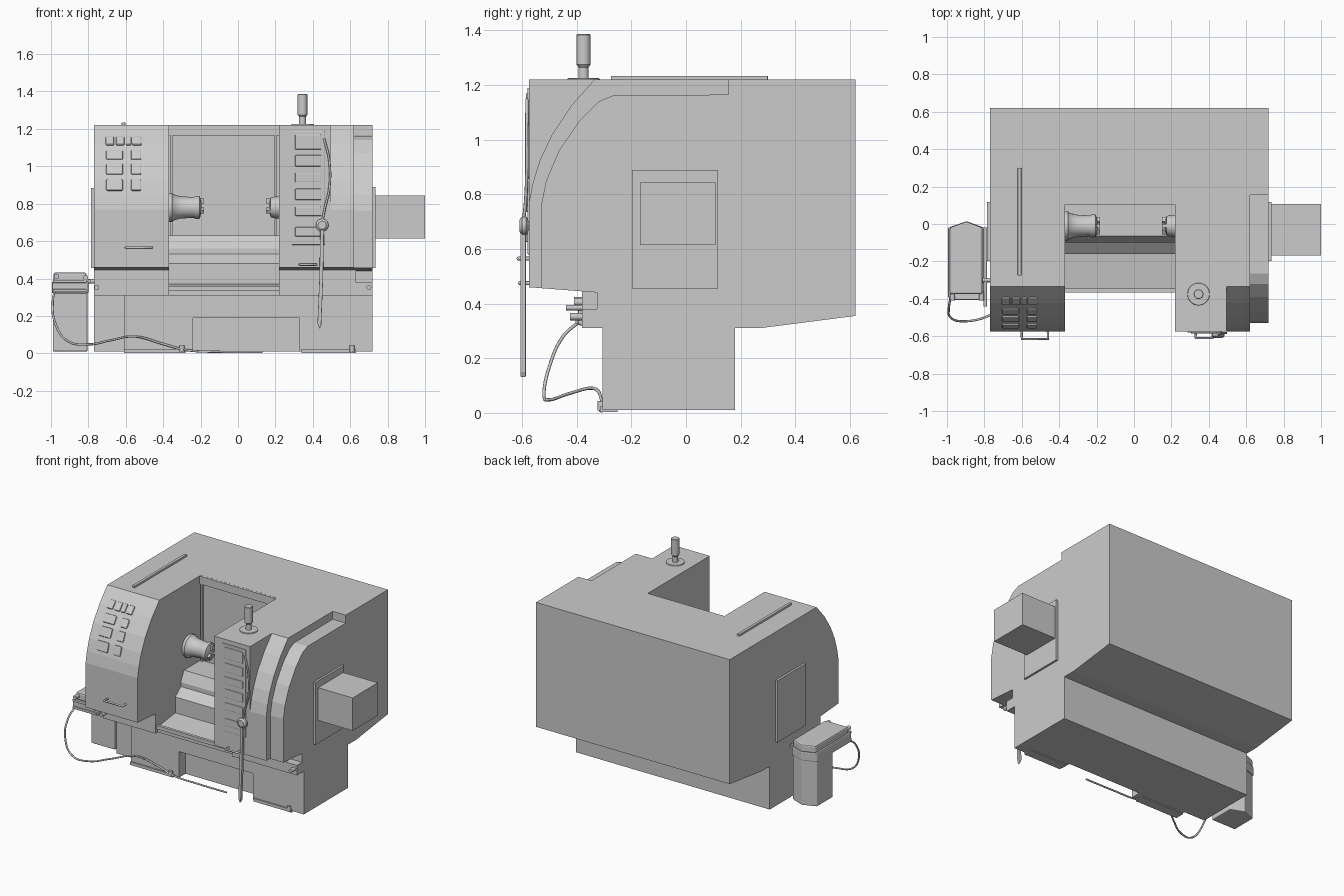
import bpy, bmesh, math
from mathutils import Vector, Matrix

if "Cube" in bpy.data.objects:
    bpy.data.objects.remove(bpy.data.objects["Cube"])


def finish(name, bm, smooth=False, bevel=0, segs=2):
    bmesh.ops.recalc_face_normals(bm, faces=bm.faces[:])
    me = bpy.data.meshes.new(name)
    bm.to_mesh(me)
    bm.free()
    ob = bpy.data.objects.new(name, me)
    bpy.context.collection.objects.link(ob)
    if bevel:
        m = ob.modifiers.new("bevel", 'BEVEL')
        m.width, m.segments = bevel, segs
    if smooth:
        bpy.ops.object.select_all(action='DESELECT')
        ob.select_set(True)
        bpy.context.view_layer.objects.active = ob
        bpy.ops.object.shade_smooth_by_angle(angle=math.radians(35))
    return ob


def prism(name, pts, lo, hi, axis='x', **kw):
    """Extrude a 2D outline along an axis."""
    put = {'x': lambda p, t: (t, p[0], p[1]),
           'y': lambda p, t: (p[0], t, p[1]),
           'z': lambda p, t: (p[0], p[1], t)}[axis]
    bm = bmesh.new()
    a = [bm.verts.new(put(p, lo)) for p in pts]
    b = [bm.verts.new(put(p, hi)) for p in pts]
    bm.faces.new(a)
    bm.faces.new(b[::-1])
    n = len(pts)
    for i in range(n):
        j = (i + 1) % n
        bm.faces.new((a[i], a[j], b[j], b[i]))
    return finish(name, bm, **kw)


def box(name, x, y, z, tilt=0, **kw):
    c = Vector((sum(x) / 2, sum(y) / 2, sum(z) / 2))
    s = (x[1] - x[0], y[1] - y[0], z[1] - z[0])
    bm = bmesh.new()
    bmesh.ops.create_cube(bm, size=1)
    mat = Matrix.Translation(c) @ Matrix.Rotation(tilt, 4, 'X') @ Matrix.Diagonal((*s, 1))
    bmesh.ops.transform(bm, matrix=mat, verts=bm.verts)
    return finish(name, bm, **kw)


def lathe(name, prof, origin, axis, n=28):
    """Revolve (distance, radius) pairs around an axis."""
    u = Vector({'x': (1, 0, 0), 'y': (0, 1, 0), 'z': (0, 0, 1)}[axis])
    v = Vector((u.y, u.z, u.x))
    w = u.cross(v)
    bm = bmesh.new()
    rings = []
    for t, r in prof:
        rings.append([bm.verts.new(Vector(origin) + u * t + r * (v * math.cos(k * math.tau / n)
                      + w * math.sin(k * math.tau / n))) for k in range(n)])
    for p, q in zip(rings, rings[1:]):
        for k in range(n):
            bm.faces.new((p[k], p[(k + 1) % n], q[(k + 1) % n], q[k]))
    bm.faces.new(rings[0])
    bm.faces.new(rings[-1][::-1])
    return finish(name, bm, smooth=True)


def tube(name, pts, r, kind='POLY'):
    cu = bpy.data.curves.new(name, 'CURVE')
    cu.dimensions, cu.bevel_depth, cu.bevel_resolution = '3D', r, 2
    cu.use_fill_caps = True
    cu.resolution_u = 6
    sp = cu.splines.new(kind)
    if kind == 'BEZIER':
        sp.bezier_points.add(len(pts) - 1)
        for b, p in zip(sp.bezier_points, pts):
            b.co = p
            b.handle_left_type = b.handle_right_type = 'AUTO'
    else:
        sp.points.add(len(pts) - 1)
        for b, p in zip(sp.points, pts):
            b.co = (*p, 1)
    ob = bpy.data.objects.new(name, cu)
    bpy.context.collection.objects.link(ob)
    return ob


# Machine housing: full-length side profile, then carved by cutters
housing = prism("housing", [(-0.575, 0.46), (-0.38, 0.445), (-0.38, 0.31), (0.27, 0.31),
                (0.62, 0.355), (0.62, 1.22), (-0.575, 1.22)], -0.77, 0.72)
outer = [(-0.575, 0.77), (-0.56, 0.845), (-0.535, 0.925), (-0.49, 1.02), (-0.42, 1.125), (-0.335, 1.22)]
outer_cut = [(-0.579, 0.75)] + outer + [(-0.31, 1.25), (-0.7, 1.25), (-0.7, 0.75)]
end_cut = [(-0.53, 0.4), (-0.53, 0.76), (-0.512, 0.85), (-0.465, 0.96), (-0.39, 1.07), (-0.32, 1.14),
           (-0.265, 1.163), (0.155, 1.165), (0.155, 1.3), (-0.7, 1.3), (-0.7, 0.4)]
bay_cut = [(0.12, 1.3), (0.12, 0.63), (-0.065, 0.63), (-0.10, 0.56), (-0.10, 0.53), (-0.16, 0.48),
           (-0.16, 0.37), (-0.355, 0.345), (-0.355, 0.25), (-0.7, 0.25), (-0.7, 1.3)]
notch = [(-0.325, 0.38), (-0.325, 0.44), (-0.345, 0.4435), (-0.45, 0.442), (-0.45, 0.38)]
cutters = [prism("cut_left", outer_cut, -0.8, -0.37), prism("cut_right", outer_cut, 0.495, 0.76),
           prism("cut_end", end_cut, 0.62, 0.77), prism("cut_bay", bay_cut, -0.37, 0.22),
           prism("cut_notch", notch, 0.63, 0.8)]
for c in cutters:
    m = housing.modifiers.new("cut", 'BOOLEAN')
    m.operation, m.solver, m.object = 'DIFFERENCE', 'EXACT', c
    c.hide_render = True
    bpy.context.view_layer.objects.active = housing
    bpy.ops.object.modifier_apply(modifier=m.name)
    bpy.data.objects.remove(c)

# Base with stepped front and open centre
prism("base", [(-0.77, -0.235), (-0.61, -0.235), (-0.61, -0.305), (-0.24, -0.305), (-0.24, -0.235),
      (0.33, -0.235), (0.33, -0.305), (0.72, -0.305), (0.72, 0.18), (-0.77, 0.18)], 0.01, 0.315, 'z')
box("base_apron", (-0.25, 0.34), (-0.3045, -0.23), (0.19, 0.314))
for x0, x1 in ((-0.61, -0.28), (0.34, 0.63)):
    box("foot_bar", (x0, x1), (-0.315, -0.25), (0.003, 0.024))
    lathe("foot_bolt", [(0, 0.014), (0.035, 0.014)], (x1 - 0.02, -0.31, 0.008), 'z', 12)
box("tray_lip", (-0.37, 0.28), (-0.365, -0.345), (0.335, 0.36))
for x in (-0.755, 0.7):
    lathe("side_knob", [(0, 0.013), (0.05, 0.013)], (x, -0.425, 0.352), 'y', 12)

# Spindle and opposing spindle
lathe("spindle", [(-0.38, 0.078), (-0.352, 0.078), (-0.345, 0.07), (-0.31, 0.06), (-0.24, 0.055),
      (-0.225, 0.062), (-0.205, 0.06), (-0.2, 0.045), (-0.195, 0.02)], (0, -0.01, 0.78), 'x')
lathe("sub_spindle", [(0.23, 0.06), (0.195, 0.058), (0.175, 0.052), (0.17, 0.035), (0.165, 0.02)],
      (0, -0.01, 0.78), 'x')
for k in range(3):
    a = k * math.tau / 3 + math.pi / 2
    y, z = -0.01 + 0.034 * math.cos(a), 0.78 + 0.034 * math.sin(a)
    for x in ((-0.21, -0.182), (0.15, 0.185)):
        box("chuck_jaw", x, (y - 0.01, y + 0.01), (z - 0.014, z + 0.014), tilt=a + math.pi / 2)
for x in (-0.355, 0.2):
    box("bay_rail", (x - 0.006, x + 0.006), (0.105, 0.125), (0.63, 1.17))
box("bay_header", (-0.37, 0.22), (0.105, 0.13), (1.165, 1.2195))


# Window buttons lying on the curved left cover
def button(x, z, w, h):
    for (y0, z0), (y1, z1) in zip(outer, outer[1:]):
        if z0 <= z <= z1:
            y = y0 + (y1 - y0) * (z - z0) / (z1 - z0)
            box("cover_button", (x - w / 2, x + w / 2), (y - 0.008, y + 0.008), (z - h / 2, z + h / 2),
                tilt=math.atan2(y0 - y1, z1 - z0), bevel=0.007)


for z, h in ((0.9, 0.065), (0.985, 0.065), (1.06, 0.06)):
    button(-0.66, z, 0.09, h)
    button(-0.545, z, 0.055, h)
for x, w in ((-0.685, 0.045), (-0.63, 0.045), (-0.585, 0.03), (-0.54, 0.05)):
    button(x, 1.135, w, 0.06)


# Grab handles
def handle(x0, x1, y, z):
    tube("grab_handle", [(x0, -0.57, z), (x0, y, z), (x1, y, z), (x1, -0.57, z)], 0.007)


handle(-0.6, -0.46, -0.615, 0.565)
handle(0.33, 0.42, -0.61, 0.475)

# Control column: raised panel, key bumps, hose, knob and lever
box("control_panel", (0.285, 0.465), (-0.581, -0.57), (0.58, 1.19), bevel=0.004)
for z, h in ((1.13, 0.08), (1.03, 0.06), (0.94, 0.05), (0.85, 0.06), (0.76, 0.05), (0.65, 0.05)):
    box("control_key_row", (0.305, 0.445), (-0.586, -0.575), (z - h / 2, z + h / 2), bevel=0.004)
tube("control_hose", [(0.46, -0.582, 1.15), (0.488, -0.583, 1.03), (0.488, -0.583, 0.88),
     (0.465, -0.587, 0.78), (0.45, -0.595, 0.7)], 0.006, 'BEZIER')
lathe("lever_knob", [(0, 0.022), (0.01, 0.034), (0.025, 0.034), (0.035, 0.02)], (0.45, -0.61, 0.685), 'y', 20)
prism("lever", [(0.44, 0.67), (0.46, 0.67), (0.455, 0.4), (0.445, 0.15), (0.437, 0.13), (0.425, 0.16),
      (0.435, 0.4)], -0.606, -0.586, 'y', bevel=0.003)

# Signal lamp and roof rail
lathe("signal_lamp", [(0, 0.06), (0.005, 0.058), (0.006, 0.019), (0.045, 0.018), (0.055, 0.026),
      (0.164, 0.026), (0.167, 0.023)], (0.345, -0.375, 1.22), 'z')
box("roof_rail", (-0.622, -0.602), (-0.275, 0.3), (1.215, 1.234), bevel=0.003)

# Side access plates and right-hand drive box
box("right_plate", (0.71, 0.734), (-0.197, 0.117), (0.456, 0.89))
box("left_plate", (-0.785, -0.76), (-0.197, 0.117), (0.456, 0.885))
box("drive_box", (0.73, 1.0), (-0.168, 0.108), (0.615, 0.843))

# Coolant unit: pointed tank with overhanging lid
tank = [(-0.99, -0.2), (-0.805, -0.2), (-0.805, -0.025), (-0.895, 0.01), (-0.99, -0.025)]
prism("coolant_tank", tank, 0.01, 0.34, 'z', bevel=0.006)
lid = [(-0.995, -0.395), (-0.8, -0.395), (-0.8, -0.02), (-0.895, 0.015), (-0.995, -0.02)]
prism("coolant_lid_lower", lid, 0.32, 0.385, 'z', bevel=0.008)
prism("coolant_lid_upper", [(-0.9 + (x + 0.9) * 0.9, y * 0.95) for x, y in lid], 0.38, 0.432, 'z', bevel=0.01)
for z in (0.335, 0.385):
    box("lid_ridge", (-0.99, -0.81), (-0.405, -0.385), (z - 0.008, z + 0.008), bevel=0.003)
for x, z in ((-0.97, 0.41), (-0.815, 0.405)):
    lathe("lid_knob", [(0, 0.014), (0.05, 0.014)], (x, -0.41, z), 'y', 12)
tube("coolant_pipe", [(-0.795, -0.02, 0.385), (-0.795, -0.44, 0.385)], 0.01)
tube("coolant_link", [(-0.81, -0.3, 0.385), (-0.76, -0.3, 0.385)], 0.012)

# Power cable trailing to the base
tube("power_cable", [(-0.98, -0.39, 0.335), (-0.99, -0.45, 0.28), (-0.98, -0.5, 0.17), (-0.91, -0.52, 0.065),
     (-0.8, -0.5, 0.048), (-0.68, -0.43, 0.07), (-0.55, -0.34, 0.09), (-0.4, -0.31, 0.05),
     (-0.28, -0.315, 0.018), (-0.1, -0.31, 0.008), (0.13, -0.31, 0.007)], 0.006, 'BEZIER')
